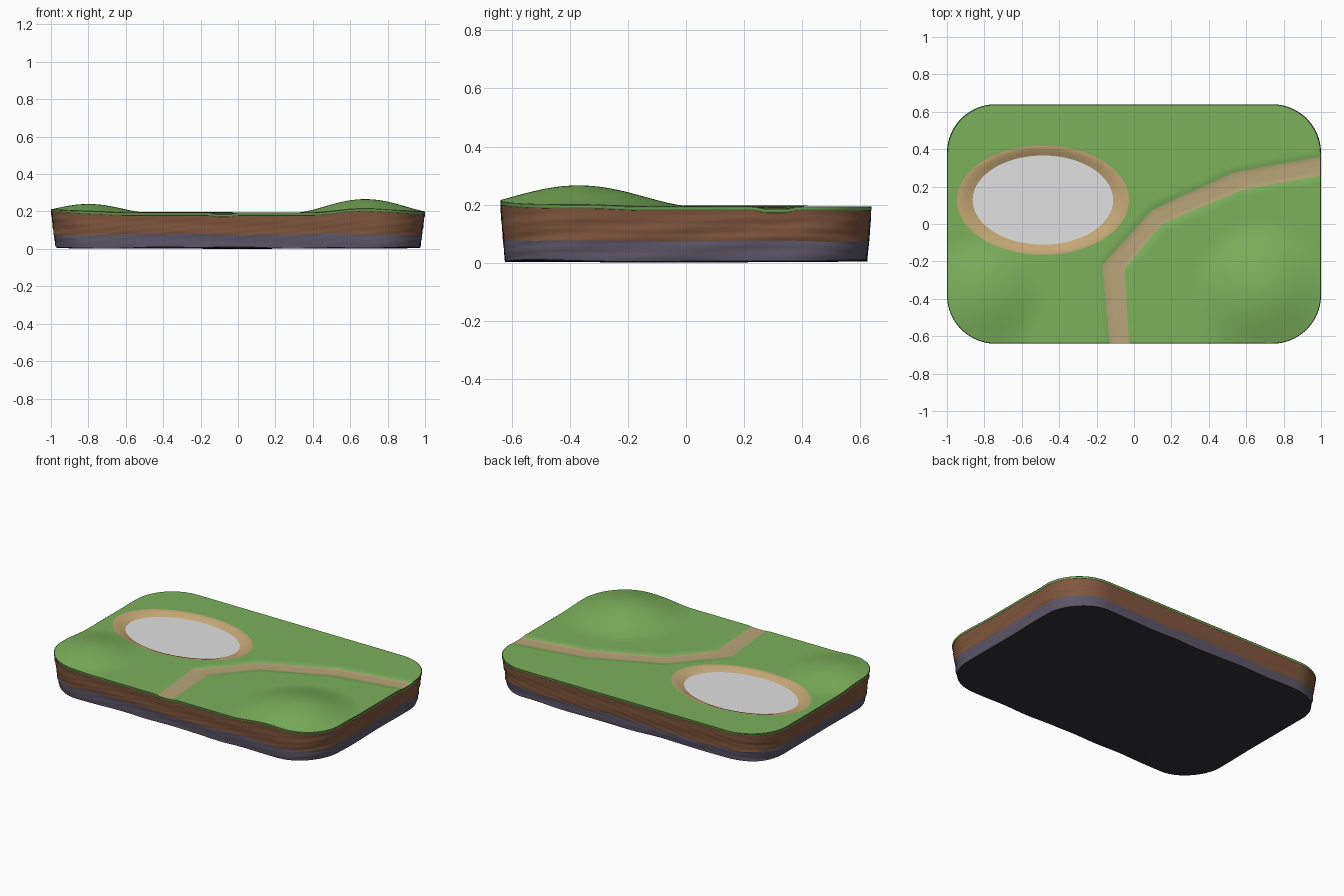
import bpy, bmesh
from math import sin, cos, pi, hypot
from mathutils import Vector
from mathutils.geometry import intersect_point_line

if "Cube" in bpy.data.objects:
    bpy.data.objects.remove(bpy.data.objects["Cube"])


def material(name, rgb):
    m = bpy.data.materials.new(name)
    m.use_nodes = True
    m.diffuse_color = (*rgb, 1)
    bsdf = m.node_tree.nodes["Principled BSDF"]
    bsdf.inputs["Base Color"].default_value = (*rgb, 1)
    bsdf.inputs["Roughness"].default_value = 0.9
    return m


GRASS = material("grass green", (0.2, 0.44, 0.105))
EDGE = material("dark grass edge", (0.05, 0.1, 0.025))
SAND = material("sand", (0.56, 0.39, 0.18))
PATH = material("dirt path", (0.48, 0.375, 0.19))
WATER = material("pale grey water", (0.75, 0.75, 0.75))
SOIL = material("brown soil", (0.22, 0.095, 0.047))
ROCK = material("slate rock", (0.11, 0.097, 0.14))
UNDER = material("dark underside", (0.033, 0.029, 0.037))

HX, HY, R = 1.0, 0.64, 0.26          # half sizes and corner radius
POND = (-0.487, 0.128, 0.46, 0.292)  # centre and radii of the sandy shore
HILLS = [(0.68, -0.37, 0.38, 0.4, 0.072), (-0.8, -0.38, 0.32, 0.33, 0.046)]
PATH_LEFT = [(-0.13, -0.638), (-0.17, -0.22), (0.1, 0.075), (0.53, 0.275), (0.998, 0.36)]
PATH_RIGHT = [(-0.025, -0.638), (-0.05, -0.24), (0.15, 0.0), (0.57, 0.18), (0.998, 0.26)]
PATH_MID = [(Vector(a) + Vector(b)) / 2 for a, b in zip(PATH_LEFT, PATH_RIGHT)]


def smooth(t):
    t = min(max(t, 0), 1)
    return t * t * (3 - 2 * t)


def path_distance(x, y):
    p, best = Vector((x, y)), 9
    for a, b in zip(PATH_MID, PATH_MID[1:]):
        t = min(max(intersect_point_line(p, a, b)[1], 0), 1)
        best = min(best, (p - a.lerp(b, t)).length)
    return best


def ground(x, y):
    z = 0.194
    for cx, cy, rx, ry, h in HILLS:
        d = hypot((x - cx) / rx, (y - cy) / ry)
        z += h * max(1 - d * d, 0) ** 2
    e = hypot((x - POND[0]) / POND[2], (y - POND[1]) / POND[3])
    z -= 0.03 * smooth((1 - e) / 0.3)
    return z - 0.008 * smooth((0.08 - path_distance(x, y)) / 0.05)


def loft(name, rings, mat, closed=True, cap=None):
    """Skin rows of points with quads; cap is an optional centre point."""
    bm = bmesh.new()
    rows = [[bm.verts.new(p) for p in ring] for ring in rings]
    n = len(rows[0])
    count = n if closed else n - 1
    for a, b in zip(rows, rows[1:]):
        for i in range(count):
            j = (i + 1) % n
            bm.faces.new((a[i], a[j], b[j], b[i]))
    if cap:
        c = bm.verts.new(cap)
        for i in range(n):
            bm.faces.new((rows[-1][i], rows[-1][(i + 1) % n], c))
    bmesh.ops.recalc_face_normals(bm, faces=bm.faces)
    if not closed or name in ("pond_water", "pond_shore"):
        bm.normal_update()
        if sum(f.normal.z for f in bm.faces) < 0:
            bmesh.ops.reverse_faces(bm, faces=bm.faces)
    mesh = bpy.data.meshes.new(name)
    bm.to_mesh(mesh)
    bm.free()
    mesh.materials.append(mat)
    mesh.polygons.foreach_set("use_smooth", [True] * len(mesh.polygons))
    obj = bpy.data.objects.new(name, mesh)
    bpy.context.collection.objects.link(obj)
    return obj


# Columns across the rounded rectangle, denser in the corners
ARC, MID, ROWS = 20, 110, 90
arc = [(HX - R + R * sin(t), HY - R + R * cos(t))
       for t in (pi / 2 * i / ARC for i in range(ARC + 1))]
cols = [(-x, y) for x, y in reversed(arc)]
cols += [((HX - R) * (2 * i / MID - 1), HY) for i in range(1, MID)]
cols += arc

# Grass surface
IN = 0.996
grid = []
for j in range(ROWS + 1):
    v = 2 * j / ROWS - 1
    grid.append([(x * IN, y * v * IN, ground(x * IN, y * v * IN)) for x, y in cols])
loft("grass_surface", grid, GRASS, closed=False)

# Outline of the block, following the border of the grass
border = grid[0] + [r[-1] for r in grid[1:-1]] + grid[-1][::-1] + [r[0] for r in grid[-2:0:-1]]


def rim(scale, drop):
    return [(x / IN * scale, y / IN * scale, z - drop) for x, y, z in border]


# Thin turf lip
loft("turf_edge", [border, rim(1, 0.003), rim(1, 0.005)], EDGE)
loft("turf_lip", [rim(1, 0.005), rim(0.999, 0.014), rim(0.994, 0.015)], GRASS)

SEAM = 0.6


def strata(d):
    """Ring on the weathered side, d from 0 under the turf to 1 at the bottom."""
    ring = []
    for x, y, z in border:
        seam = 0.073 - 0.008 * y + 0.004 * sin(7 * x + 3 * y) + 0.002 * sin(17 * x - 9 * y)
        foot = 0.007 + 0.003 * sin(5 * x - 4 * y) + 0.002 * sin(13 * x + 8 * y)
        if d <= SEAM:
            h = (z - 0.013) + (seam - z + 0.013) * d / SEAM
        else:
            h = seam + (foot - seam) * (d - SEAM) / (1 - SEAM)
        rough = sin(9 * x + 7 * y + 24 * d) * sin(13 * x - 5 * y + 11 * d)
        s = 0.997 - 0.024 * d + 0.0035 * rough * min(1, 5 * d)
        ring.append((x / IN * s, y / IN * s, h))
    return ring


# Soil layer, rock layer and underside
loft("soil_layer", [strata(SEAM * i / 10) for i in range(11)], SOIL)
loft("rock_layer", [strata(SEAM + (1 - SEAM) * i / 6) for i in range(7)], ROCK)
loft("underside", [strata(1)], UNDER, cap=(0, 0, 0))


# Pond: sandy shore draped on the bowl, flat water
def oval(e, z=None):
    pts = []
    for i in range(96):
        a = 2 * pi * i / 96
        x, y = POND[0] + POND[2] * e * cos(a), POND[1] + POND[3] * e * sin(a)
        pts.append((x, y, ground(x, y) + 0.002 if z is None else z))
    return pts


loft("pond_shore", [oval(1 - 0.22 * i / 8) for i in range(9)], SAND)
loft("pond_water", [oval(0.823, 0.176)], WATER, cap=(POND[0], POND[1], 0.176))

# Dirt path draped on the ground
ribbon = []
for k in range(len(PATH_LEFT) - 1):
    for i in range(31 if k == len(PATH_LEFT) - 2 else 30):
        a = Vector(PATH_LEFT[k]).lerp(Vector(PATH_LEFT[k + 1]), i / 30)
        b = Vector(PATH_RIGHT[k]).lerp(Vector(PATH_RIGHT[k + 1]), i / 30)
        row = [a.lerp(b, w / 8) for w in range(9)]
        ribbon.append([(p.x, p.y, ground(p.x, p.y) + 0.002) for p in row])
loft("dirt_path", ribbon, PATH, closed=False)
